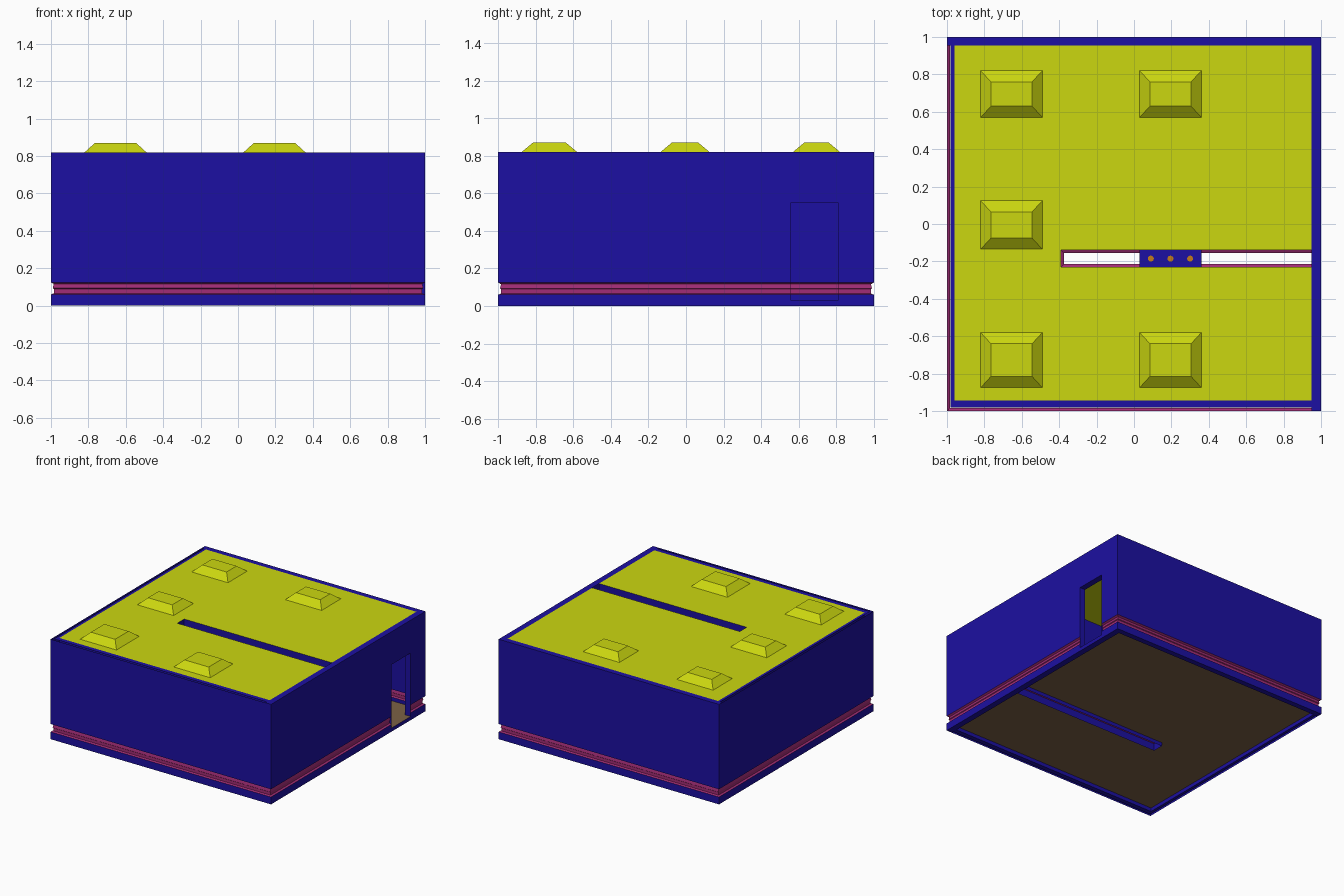
import bpy, bmesh
from mathutils import Vector

if "Cube" in bpy.data.objects:
    bpy.data.objects.remove(bpy.data.objects["Cube"])


def material(name, col):
    m = bpy.data.materials.new(name)
    m.diffuse_color = (*col, 1)
    m.use_nodes = True
    m.node_tree.nodes["Principled BSDF"].inputs["Base Color"].default_value = m.diffuse_color
    return m


BLUE = material("wall_blue", (0.012, 0.005, 0.36))
YELLOW = material("ceiling_yellow", (0.6, 0.68, 0.005))
PINK = material("trim_pink", (0.36, 0.025, 0.18))
BROWN = material("floor_brown", (0.2, 0.12, 0.06))
ORANGE = material("lamp_orange", (0.55, 0.2, 0.01))


def finish(name, faces, mat):
    """Make an object from a list of polygons (lists of points)."""
    bm = bmesh.new()
    for f in faces:
        bm.faces.new([bm.verts.new(p) for p in f])
    bmesh.ops.remove_doubles(bm, verts=bm.verts, dist=1e-5)
    bmesh.ops.recalc_face_normals(bm, faces=bm.faces)
    me = bpy.data.meshes.new(name)
    bm.to_mesh(me)
    bm.free()
    me.materials.append(mat)
    ob = bpy.data.objects.new(name, me)
    bpy.context.collection.objects.link(ob)
    return ob


def rect(x0, x1, y0, y1, z):
    return [(x0, y0, z), (x1, y0, z), (x1, y1, z), (x0, y1, z)]


# Main dimensions
X0, X1, Y0, Y1 = -0.96, 0.95, -0.945, 0.955   # room interior
DX, DY0, DY1 = -0.39, -0.23, -0.14            # dividing wall
FLOOR, TOP, LAMP_TOP = 0.03, 0.82, 0.87
DOOR = (0.56, 0.81, FLOOR, 0.55)              # y range, z range
NICHE = (0.03, 0.36, 0.30, 0.60)              # x range, z range
LAMPS = [(-0.82, -0.49, -0.875, -0.58), (-0.82, -0.49, -0.135, 0.125),
         (-0.82, -0.49, 0.57, 0.82), (0.03, 0.36, -0.875, -0.58),
         (0.03, 0.36, 0.57, 0.82)]

# Wall profile: depth of the recessed skirting groove at each height
PROFILE = [(0, 0), (0, FLOOR), (0, 0.06), (0.015, 0.066), (0.015, 0.09),
           (0.01, 0.094), (0.015, 0.116), (0, 0.124), (0, 0.30), (0, 0.55),
           (0, 0.60), (0, TOP)]


def opening(p):
    """True where a wall face lies in the doorway or the niche."""
    door = p.x > 0.9 and DOOR[0] < p.y < DOOR[1] and DOOR[2] < p.z < DOOR[3]
    niche = (DY0 - 0.02 < p.y < DY1 + 0.02 and NICHE[0] < p.x < NICHE[1]
             and NICHE[2] < p.z < NICHE[3])
    return door or niche


def sweep(name, loop, side):
    """Sweep the profile round a loop with mitred corners, split wall / skirting."""
    pts = [Vector(p) for p in loop]
    n = len(pts)
    mitre = []
    for i, p in enumerate(pts):
        a = (p - pts[i - 1]).normalized()
        b = (pts[(i + 1) % n] - p).normalized()
        na, nb = Vector((a.y, -a.x)), Vector((b.y, -b.x))
        mitre.append((na + nb) / (1 + na.dot(nb)) * side)
    walls, trim = [], []
    for (d0, z0), (d1, z1) in zip(PROFILE, PROFILE[1:]):
        for i in range(n):
            j = (i + 1) % n
            quad = [Vector((*(pts[k] + mitre[k] * d), z))
                    for k, d, z in ((i, d0, z0), (j, d0, z0), (j, d1, z1), (i, d1, z1))]
            if not opening(sum(quad, Vector()) / 4):
                (trim if 0.06 <= z0 < 0.12 else walls).append(quad)
    finish(name + "_walls", walls, BLUE)
    finish(name + "_skirting", trim, PINK)


# Outer shell and inner room skin (the divider is a hollow fold of the inner skin)
sweep("outer", [(-1, -1), (1, -1), (1, DOOR[0]), (1, DOOR[1]), (1, 1), (-1, 1)], -1)
sweep("inner", [(X0, Y0), (X1, Y0), (X1, DY0), (NICHE[1], DY0), (NICHE[0], DY0),
                (DX, DY0), (DX, DY1), (NICHE[0], DY1), (NICHE[1], DY1), (X1, DY1),
                (X1, DOOR[0]), (X1, DOOR[1]), (X1, Y1), (X0, Y1)], 1)

# Wall caps, leaving a slim slot along the left and front
for label, z in (("bottom", 0), ("top", TOP)):
    finish(label + "_wall_caps", [rect(X1, 1, -1, 1, z), rect(-1, X1, Y1, 1, z),
                                  rect(-0.982, X0, -0.982, Y1, z),
                                  rect(X0, X1, -0.982, Y0, z)], BLUE)


def sheet(name, z, holes, mat):
    """Flat sheet over the room with rectangular holes."""
    xs = sorted({X0, X1, DX} | {v for h in holes for v in h[:2]})
    ys = sorted({Y0, Y1, DY0, DY1} | {v for h in holes for v in h[2:]})
    faces = []
    for a, b in zip(xs, xs[1:]):
        for c, d in zip(ys, ys[1:]):
            cx, cy = (a + b) / 2, (c + d) / 2
            if not any(h[0] < cx < h[1] and h[2] < cy < h[3] for h in holes):
                faces.append(rect(a, b, c, d, z))
    return finish(name, faces, mat)


slot = (DX, X1, DY0, DY1)
sheet("floor", FLOOR, [slot], BROWN)
sheet("ceiling", TOP, [slot] + LAMPS, YELLOW)

# Tapered ceiling recesses
for i, (a, b, c, d) in enumerate(LAMPS):
    low = rect(a, b, c, d, TOP)
    high = rect(a + 0.055, b - 0.055, c + 0.06, d - 0.06, LAMP_TOP)
    sides = [[low[k], low[(k + 1) % 4], high[(k + 1) % 4], high[k]] for k in range(4)]
    finish(f"ceiling_recess_{i + 1}", sides + [high], YELLOW)

# Doorway lining and threshold
y0, y1, z0, z1 = DOOR
finish("door_lining", [[(X1, y, z0), (1, y, z0), (1, y, z1), (X1, y, z1)] for y in (y0, y1)]
       + [rect(X1, 1, y0, y1, z1)], BLUE)
finish("door_threshold", [rect(X1, 1, y0, y1, z0)], BROWN)

# Niche lining through the divider
x0, x1, z0, z1 = NICHE
finish("niche_lining", [[(x, DY0, z0), (x, DY1, z0), (x, DY1, z1), (x, DY0, z1)]
                        for x in (x0, x1)]
       + [rect(x0, x1, DY0, DY1, z) for z in (z0, z1)], BLUE)

# Three small downlights in the niche
for i, x in enumerate((0.09, 0.195, 0.30)):
    bpy.ops.mesh.primitive_cylinder_add(vertices=16, radius=0.016, depth=0.01,
                                        location=(x, (DY0 + DY1) / 2, z1))
    lamp = bpy.context.object
    lamp.name = f"niche_downlight_{i + 1}"
    lamp.data.materials.append(ORANGE)
